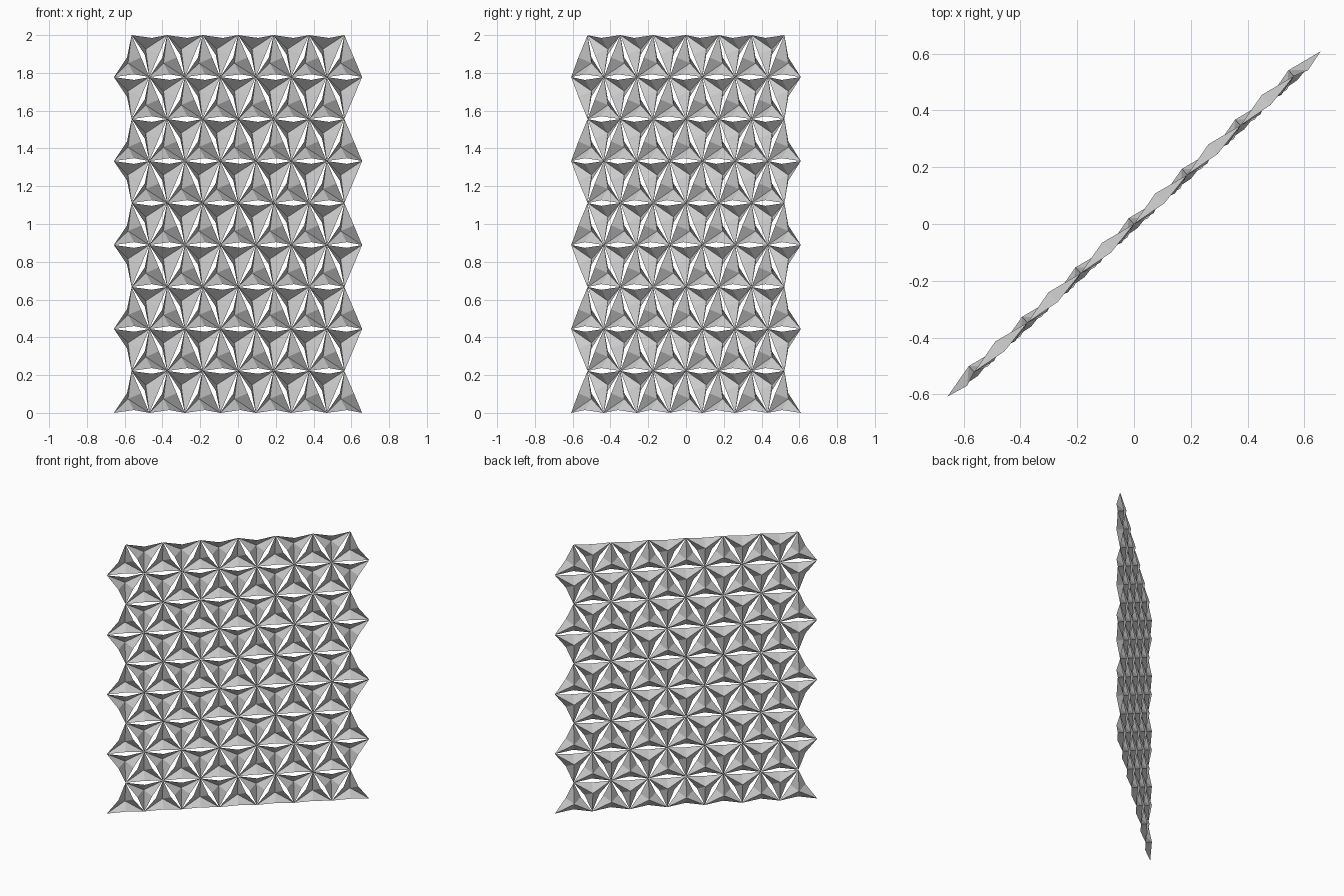
import bpy
from mathutils import Vector

if "Cube" in bpy.data.objects:
    bpy.data.objects.remove(bpy.data.objects["Cube"])

# Panel layout: a triangular lattice standing on a diagonal line
ROWS = 9                      # strips of triangles
WIDE = 7                      # cell widths along the long rows
HALF = Vector((0.657, 0.608, 0))
U = HALF.normalized()                     # along the panel
N = Vector((U.y, -U.x, 0))                # out of the panel, towards the front
STEP = 2 * HALF.length / WIDE
RISE = 2.0 / ROWS

# Fold of every cell
PULL = 0.015                  # edge midpoints drawn towards the centre
MID_OUT = 0.019               # edge midpoints pushed to the front
CENTRE_OUT = -0.028           # centre pushed to the back


def node(row, i):
    """Lattice node; even rows are long, odd rows are shifted half a cell."""
    shift = 0.5 if row % 2 else 0.0
    return U * ((i + shift - WIDE / 2) * STEP) + Vector((0, 0, row * RISE))


def add_cell(verts, faces, corners):
    """Six-facet folded umbrella cell between three lattice nodes."""
    flat = sum(corners, Vector()) / 3
    ring = []
    for k in range(3):
        a, b = corners[k], corners[(k + 1) % 3]
        mid = (a + b) / 2
        ring += [a, mid + (flat - mid).normalized() * PULL + N * MID_OUT]
    s = len(verts)
    verts += ring + [flat + N * CENTRE_OUT]
    faces += [(s + 6, s + k, s + (k + 1) % 6) for k in range(6)]


# One object per horizontal strip of folded cells
for r in range(ROWS):
    verts, faces = [], []
    long_row, short_row = (r, r + 1) if r % 2 == 0 else (r + 1, r)
    for i in range(WIDE):
        cells = [[node(long_row, i), node(long_row, i + 1), node(short_row, i)]]
        if i < WIDE - 1:
            cells.append([node(short_row, i + 1), node(short_row, i),
                          node(long_row, i + 1)])
        for c in cells:
            # keep the winding facing the front
            if (c[1] - c[0]).cross(c[2] - c[0]).dot(N) < 0:
                c.reverse()
            add_cell(verts, faces, c)
    mesh = bpy.data.meshes.new(f"folded_strip_{r + 1}")
    mesh.from_pydata([tuple(v) for v in verts], [], faces)
    mesh.update()
    obj = bpy.data.objects.new(f"folded_strip_{r + 1}", mesh)
    bpy.context.collection.objects.link(obj)
